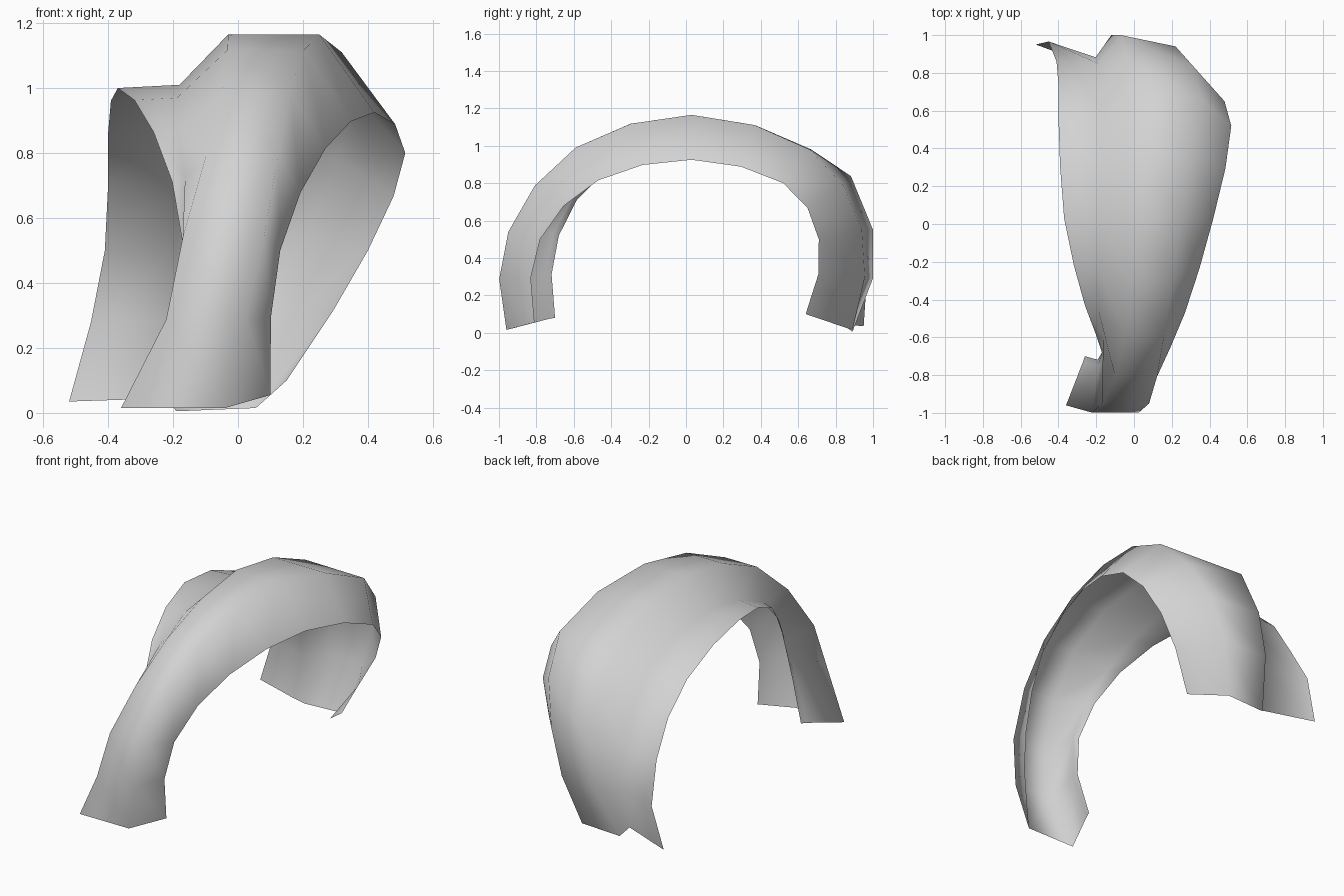
import bpy
import bmesh
from mathutils import Vector

default_cube = bpy.data.objects.get("Cube")
if default_cube:
    bpy.data.objects.remove(default_cube, do_unlink=True)


def make_material(name, colour):
    material = bpy.data.materials.new(name)
    material.use_nodes = True
    material.diffuse_color = colour
    material.node_tree.nodes["Principled BSDF"].inputs["Base Color"].default_value = colour
    return material


def refine(keys):
    """Insert one smoothly interpolated point between each pair of key points."""
    keys = [Vector(key) for key in keys]
    last = len(keys) - 1
    path = [keys[0]]
    for index in range(last):
        start, end = keys[index], keys[index + 1]
        if index == 0:
            middle = (start * 3 + end * 6 - keys[index + 2]) / 8
        elif index == last - 1:
            middle = (end * 3 + start * 6 - keys[index - 1]) / 8
        else:
            middle = ((start + end) * 9 - keys[index - 1] - keys[index + 2]) / 16
        path += [middle, end]
    return path


def loft(name, rails, material):
    """Skin neighbouring rails with a single-walled sheet of quads."""
    bm = bmesh.new()
    grid = [[bm.verts.new(point) for point in rail] for rail in rails]
    for near, far in zip(grid, grid[1:]):
        for i in range(len(near) - 1):
            bm.faces.new((near[i], near[i + 1], far[i + 1], far[i]))
    bmesh.ops.recalc_face_normals(bm, faces=bm.faces)
    # The sheet is open, so make its crown face upwards
    if sum(face.normal.z * face.calc_area() for face in bm.faces) < 0:
        bmesh.ops.reverse_faces(bm, faces=bm.faces)
    for face in bm.faces:
        face.smooth = True
    mesh = bpy.data.meshes.new(name)
    bm.to_mesh(mesh)
    bm.free()
    mesh.materials.append(material)
    sheet = bpy.data.objects.new(name, mesh)
    bpy.context.scene.collection.objects.link(sheet)
    return sheet


# Rails run along the arch from the front foot to the back foot
left_rim = refine([
    (.10, -.81, .055), (.13, -.78, .50), (.27, -.47, .815), (.42, .03, .925),
    (.515, .52, .80), (.40, .71, .50), (.15, .64, .10)])
left_crown = refine([
    (-.04, -.96, .015), (.08, -.95, .54), (.16, -.59, .99), (.25, .03, 1.165),
    (.36, .66, .98), (.22, .94, .55), (.055, .89, .015)])
right_crown = refine([
    (-.36, -.96, .015), (-.17, -.95, .54), (-.05, -.59, .99), (-.03, .03, 1.165),
    (-.03, .67, .98), (-.07, 1, .55), (-.19, .89, .005)])
step_crease = refine([
    (-.27, -.73, .075), (-.15, -.71, .53), (-.19, -.45, .87), (-.18, .03, 1.01),
    (-.17, .56, .875), (-.19, .85, .50), (-.22, .84, .045)])
right_rim = refine([
    (-.26, -.70, .08), (-.17, -.68, .52), (-.26, -.43, .865), (-.37, .03, 1),
    (-.40, .56, .86), (-.41, .86, .50), (-.52, .95, .035)])

# Slight dents and swellings that break the even curves
right_crown[1].x += .035
right_crown[9].z += .05
right_rim[-2].y += .035

grey = make_material("plain_grey", (.65, .65, .65, 1))
loft("curved_shell", [left_rim, left_crown, right_crown, step_crease, right_rim], grey)
